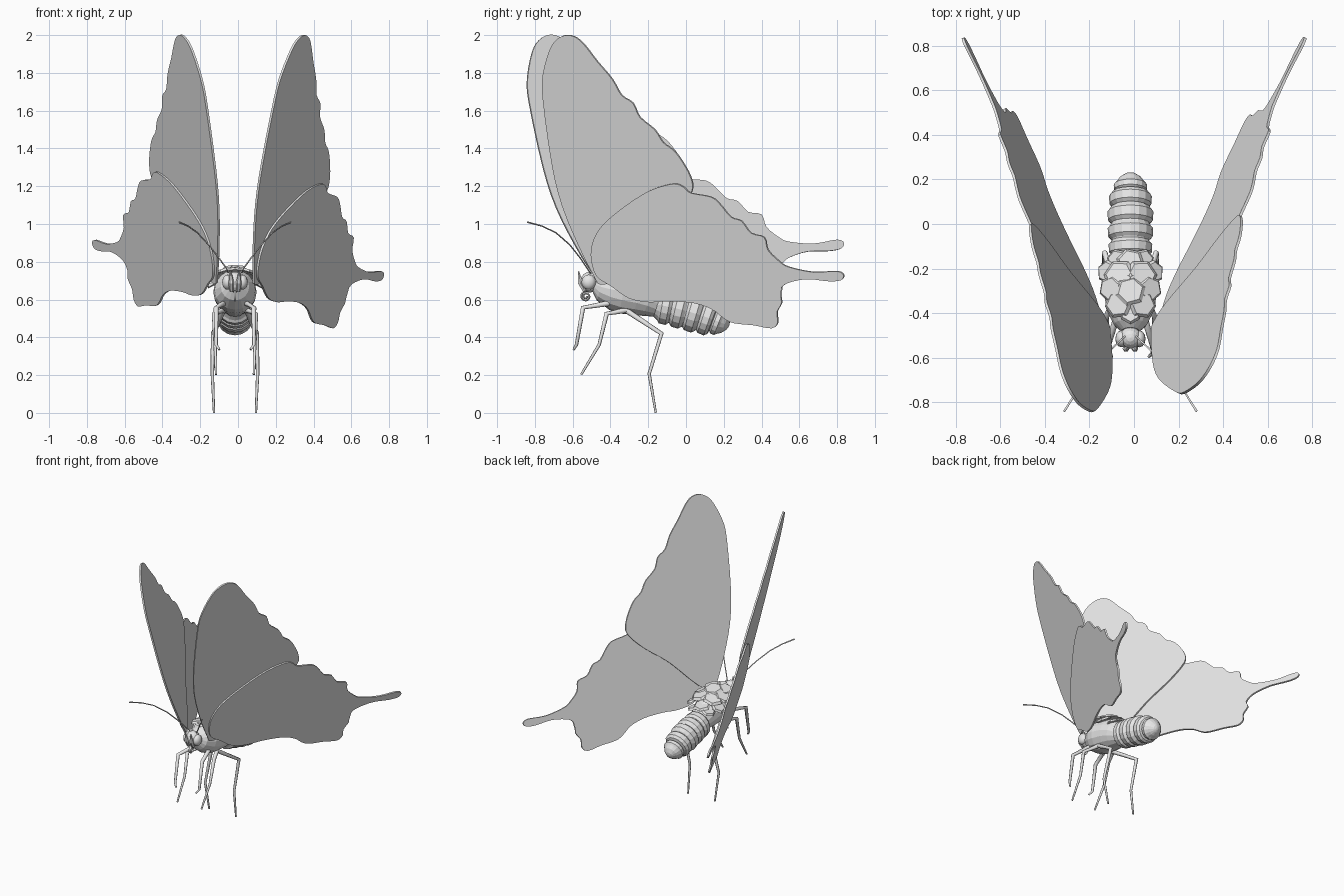
import bpy, bmesh, math
from mathutils import Vector, Matrix

if "Cube" in bpy.data.objects:
    bpy.data.objects.remove(bpy.data.objects["Cube"])

CX = -0.016  # body centre line
grey = bpy.data.materials.new("plain grey")
grey.diffuse_color = (0.8, 0.8, 0.8, 1)
grey.use_nodes = True
grey.node_tree.nodes["Principled BSDF"].inputs["Base Color"].default_value = grey.diffuse_color


def finish(name, bm, smooth=None):
    bmesh.ops.recalc_face_normals(bm, faces=bm.faces)
    me = bpy.data.meshes.new(name)
    bm.to_mesh(me)
    bm.free()
    me.materials.append(grey)
    ob = bpy.data.objects.new(name, me)
    bpy.context.collection.objects.link(ob)
    if smooth:
        bpy.ops.object.select_all(action='DESELECT')
        ob.select_set(True)
        bpy.context.view_layer.objects.active = ob
        bpy.ops.object.shade_smooth_by_angle(angle=math.radians(smooth))
    return ob


def loft(name, points, radii, sides, smooth=None):
    """Round tube through points, one radius per point, capped."""
    pts = [Vector(p) for p in points]
    bm = bmesh.new()
    rings = []
    for i, p in enumerate(pts):
        t = (pts[min(i + 1, len(pts) - 1)] - pts[max(i - 1, 0)]).normalized()
        u = (Vector((1, 0, 0)) - t * t.x).normalized()
        v = t.cross(u)
        rings.append([bm.verts.new(p + radii[i] * (u * math.cos(a) + v * math.sin(a)))
                      for a in (math.tau * k / sides for k in range(sides))])
    for a, b in zip(rings, rings[1:]):
        for k in range(sides):
            n = (k + 1) % sides
            bm.faces.new((a[k], a[n], b[n], b[k]))
    bm.faces.new(rings[0])
    bm.faces.new(rings[-1])
    return finish(name, bm, smooth)


def ball(name, loc, scale, segs=14, smooth=None):
    bm = bmesh.new()
    bmesh.ops.create_uvsphere(bm, u_segments=segs, v_segments=segs // 2 + 2, radius=1)
    bm.transform(Matrix.Translation(loc) @ Matrix.Diagonal((*scale, 1)))
    return finish(name, bm, smooth)


def rounded(pts, n=3):
    """Closed Catmull-Rom curve through 2D points."""
    out = []
    for i in range(len(pts)):
        a, b, c, d = (Vector(pts[(i + k) % len(pts)]) for k in (-1, 0, 1, 2))
        for s in range(n):
            t = s / n
            out.append(0.5 * (2 * b + (c - a) * t + (2 * a - 5 * b + 4 * c - d) * t * t
                              + (3 * b - a - 3 * c + d) * t ** 3))
    return out


# Wing outlines as (y, z) seen from the side
FOREWING = [(-.487, .727), (-.57, .89), (-.656, 1.1), (-.71, 1.32), (-.757, 1.66),
            (-.757, 1.79), (-.72, 1.925), (-.68, 1.98), (-.63, 2.0), (-.577, 1.985),
            (-.53, 1.94), (-.47, 1.862), (-.39, 1.767), (-.34, 1.682), (-.28, 1.64),
            (-.243, 1.565), (-.165, 1.50), (-.12, 1.432), (-.07, 1.395), (-.026, 1.342),
            (.026, 1.247), (.03, 1.167), (-.06, 1.05), (-.2, .92), (-.36, .72), (-.45, .68)]
HINDWING = [(-.47, .73), (-.498, .838), (-.48, .928), (-.43, 1.003), (-.323, 1.093),
            (-.19, 1.178), (-.065, 1.215), (-.01, 1.2), (.03, 1.167), (.138, 1.146),
            (.19, 1.103), (.243, 1.04), (.30, 1.018), (.35, .955), (.42, .932),
            (.44, .865), (.50, .805), (.55, .775), (.68, .748), (.804, .753),
            (.84, .732), (.825, .705), (.762, .70), (.656, .711), (.577, .70),
            (.524, .679), (.497, .637), (.513, .589), (.487, .536), (.492, .483),
            (.46, .451), (.365, .467), (.26, .478), (.206, .504), (.143, .552),
            (.048, .584), (-.085, .594), (-.19, .589), (-.296, .61), (-.39, .674)]


def wing(name, outline, side, offset, thick=0.012):
    # each wing pair leans on its own plane: x = x0 + b*dy + c*dz
    x0, b, c = (0.08, 0.509, 0.267) if side > 0 else (0.11, 0.457, 0.234)
    normal = Vector((side, -b, -c)).normalized()
    bm = bmesh.new()
    layers = []
    for inset, d in ((1, offset), (1, offset + thick)):
        ring = []
        for p in rounded(outline):
            dy, dz = p.x + 0.48, p.y - 0.70
            if side < 0:  # left pair is pitched slightly
                dy, dz = dy - 0.077 * dz, 0.128 * dy + 1.0148 * dz
            ring.append(bm.verts.new(
                Vector((side * (x0 + b * dy + c * dz), dy - 0.48, dz + 0.70)) + normal * d))
        layers.append(ring)
    lo, hi = layers
    for k in range(len(lo)):
        n = (k + 1) % len(lo)
        bm.faces.new((lo[k], lo[n], hi[n], hi[k]))
    caps = [bm.faces.new(lo), bm.faces.new(hi)]
    bmesh.ops.triangulate(bm, faces=caps)
    finish(name, bm, 40)


for side, tag in ((1, "right"), (-1, "left")):
    wing(tag + "_forewing", FOREWING, side, -0.008)
    wing(tag + "_hindwing", HINDWING, side, 0.003)

# Thorax
T = [(-.48, .68, .04), (-.45, .667, .075), (-.40, .655, .10), (-.385, .652, .108),
     (-.33, .64, .115), (-.31, .635, .113), (-.25, .622, .108), (-.19, .60, .095),
     (-.13, .565, .065)]
loft("thorax", [(CX, y, z) for y, z, r in T], [r for y, z, r in T], 16)

# Abdomen: bulging rings and a pointed end
pts, rad = [(CX, -.17, .575)], [.06]


def axis(y):
    return (CX, y, 0.54 - 0.27 * y - 0.35 * y * y)


for y0, y1, r in ((-.14, -.075, .098), (-.07, -.002, .102), (.003, .073, .103),
                  (.078, .14, .096), (.145, .185, .075)):
    for f, s in ((0, .84), (.2, .98), (.75, 1), (1, .86)):
        pts.append(axis(y0 + (y1 - y0) * f))
        rad.append(r * s)
pts += [axis(.205), axis(.222), axis(.228)]
rad += [.05, .026, .008]
loft("abdomen", pts, rad, 16)

# Overlapping scale plates on the back
PLATES = [(.0, -.40, .755, .05), (.055, -.36, .755, .065), (0, -.30, .765, .07),
          (.09, -.29, .735, .06), (.05, -.23, .735, .075), (.105, -.215, .69, .055),
          (0, -.17, .69, .065), (.06, -.16, .665, .05)]
for i, (x, y, z, r) in enumerate(PLATES):
    for s in ((1, -1) if x else (1,)):
        bm = bmesh.new()
        bmesh.ops.create_cone(bm, cap_ends=True, segments=6, radius1=r, radius2=r * .8, depth=.014)
        bm.transform(Matrix.Translation((CX + s * x, y, z))
                     @ Matrix.Rotation(s * x * 5, 4, 'Y')
                     @ Matrix.Rotation(-0.22 + 0.15 * (i % 2), 4, 'X')
                     @ Matrix.Rotation(0.4 * i * s, 4, 'Z'))
        finish("back_plate", bm)

# Head, eyes, palps, coiled feeding tube
ball("head", (CX, -.51, .692), (.05, .05, .055))
for s in (1, -1):
    ball("eye", (CX + s * .04, -.515, .692), (.028, .038, .04), 12, 40)
    loft("palp", [(CX + s * .018, -.535, .645), (CX + s * .02, -.56, .69),
                  (CX + s * .022, -.568, .75)], [.012, .015, .003], 6)
coil = [(CX, -.53 + r * math.cos(a), .617 + r * math.sin(a))
        for a, r in ((1.6 + k * .45, .027 - .0008 * k) for k in range(26))]
loft("feeding_tube", [(CX, -.53, .665)] + coil, [.006] * 27, 6, 60)

# Legs as (x from centre line, y, z) from hip to foot, and antennae
LEGS = {
    "front_leg": [(.06, -.41, .58), (.10, -.545, .557), (.10, -.58, .36), (.082, -.595, .335)],
    "middle_leg": [(.06, -.31, .545), (.11, -.42, .525), (.105, -.46, .36), (.10, -.555, .203)],
    "hind_leg": [(.06, -.32, .545), (.115, -.13, .42), (.12, -.195, .207), (.111, -.16, .001)],
}
for s in (1, -1):
    for name, path in LEGS.items():
        loft(name, [(CX + s * x, y, z) for x, y, z in path], [.015, .013, .009, .006], 8, 60)
    feeler = [(.02, -.50, .73), (.085, -.56, .82), (.14, -.615, .89), (.20, -.69, .955),
              (.25, -.765, .99), (.297, -.84, 1.01)]
    loft("antenna", [(CX + s * x, y, z) for x, y, z in feeler], [.004] * 5 + [.005], 6, 60)
